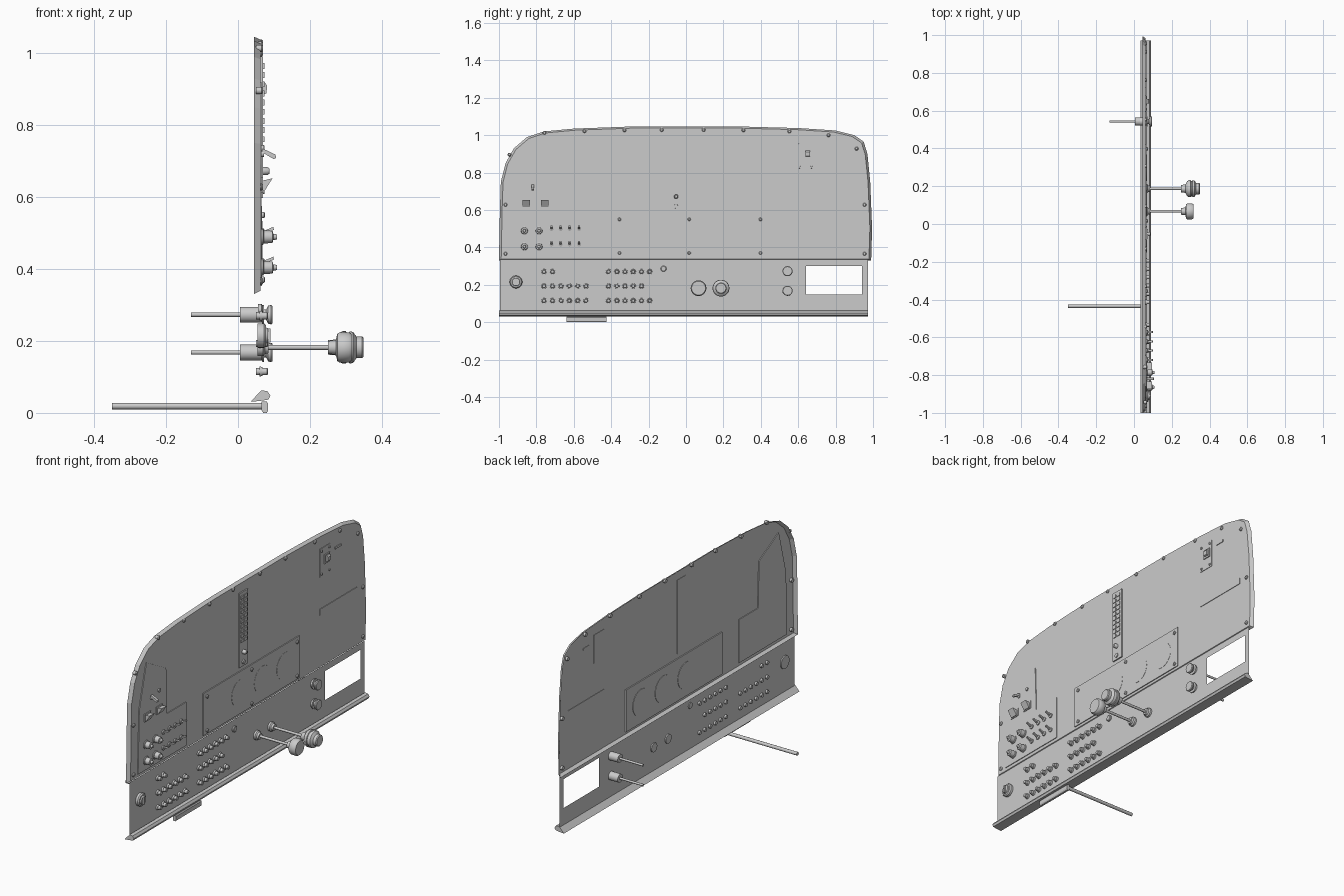
import bpy, bmesh, math
from mathutils import Vector

if "Cube" in bpy.data.objects:
    bpy.data.objects.remove(bpy.data.objects["Cube"])

grey = bpy.data.materials.new("panel_grey")
grey.diffuse_color = (0.6, 0.6, 0.6, 1)
grey.use_nodes = True
grey.node_tree.nodes["Principled BSDF"].inputs["Base Color"].default_value = grey.diffuse_color


def make(name, bm, spots=((0, 0),), smooth=False):
    """Turn a bmesh into objects sharing one mesh, placed at (y, z) spots."""
    bmesh.ops.recalc_face_normals(bm, faces=bm.faces) if smooth else None
    me = bpy.data.meshes.new(name)
    bm.to_mesh(me)
    bm.free()
    me.materials.append(grey)
    if smooth:
        me.shade_smooth()
        me.set_sharp_from_angle(angle=math.radians(35))
    for y, z in spots:
        ob = bpy.data.objects.new(name, me)
        ob.location = (0, y, z)
        bpy.context.collection.objects.link(ob)


def lathe(name, profile, spots, seg=20):
    """Revolve (x, radius) points about the x axis, capped at both ends."""
    bm = bmesh.new()
    rings = [[bm.verts.new((x, r * math.cos(2 * math.pi * i / seg), r * math.sin(2 * math.pi * i / seg)))
              for i in range(seg)] for x, r in profile]
    for a, b in zip(rings, rings[1:]):
        for i in range(seg):
            j = (i + 1) % seg
            bm.faces.new((a[i], a[j], b[j], b[i]))
    bm.faces.new(rings[0])
    bm.faces.new(rings[-1])
    make(name, bm, spots, True)


def extrude_x(name, outline, x0, x1, spots=((0, 0),)):
    """Flat plate: (y, z) outline between two x positions."""
    bm = bmesh.new()
    f = bm.faces.new([bm.verts.new((x0, y, z)) for y, z in outline])
    r = bmesh.ops.extrude_face_region(bm, geom=[f])
    bmesh.ops.translate(bm, vec=(x1 - x0, 0, 0), verts=[v for v in r["geom"] if isinstance(v, bmesh.types.BMVert)])
    bmesh.ops.recalc_face_normals(bm, faces=bm.faces)
    make(name, bm, spots)


def extrude_y(name, outline, y0, y1, spots=((0, 0),)):
    """Bar: (x, z) outline between two y positions."""
    bm = bmesh.new()
    f = bm.faces.new([bm.verts.new((x, y0, z)) for x, z in outline])
    r = bmesh.ops.extrude_face_region(bm, geom=[f])
    bmesh.ops.translate(bm, vec=(0, y1 - y0, 0), verts=[v for v in r["geom"] if isinstance(v, bmesh.types.BMVert)])
    bmesh.ops.recalc_face_normals(bm, faces=bm.faces)
    make(name, bm, spots)


def rect(y0, y1, z0, z1):
    return [(y0, z0), (y1, z0), (y1, z1), (y0, z1)]


FACE = 0.062

# Upper panel: thin face with a rim turned backwards
rim = [(-1, .33), (-.995, .6), (-.99, .75), (-.965, .85), (-.92, .93), (-.85, .99), (-.76, 1.02), (-.6, 1.035),
       (-.3, 1.046), (.3, 1.046), (.6, 1.038), (.8, 1.025), (.9, 1.0), (.95, .965), (.97, .9), (.985, .75),
       (.995, .5), (.99, .33)]
bm = bmesh.new()
back = [bm.verts.new((.044, y, z)) for y, z in rim]
front = [bm.verts.new((FACE, y * .988, .69 + (z - .69) * .975)) for y, z in rim]
bm.faces.new(front[::-1])
for i in range(len(rim)):
    j = (i + 1) % len(rim)
    bm.faces.new((back[i], back[j], front[j], front[i]))
make("upper_panel", bm)

# Lower panel: sheet with a rectangular opening
bm = bmesh.new()
ys, zs = [-.995, .642, .94, .972], [.05, .147, .3, .335]
grid = [[bm.verts.new((.06, y, z)) for z in zs] for y in ys]
for i in range(3):
    for j in range(3):
        if (i, j) != (1, 1):
            bm.faces.new((grid[i][j], grid[i + 1][j], grid[i + 1][j + 1], grid[i][j + 1]))
make("lower_panel", bm)

# Bottom lip
extrude_y("bottom_lip", [(.035, .031), (.06, .033), (.085, .037), (.09, .048), (.082, .06), (.065, .063)], -1, .972)

# Brake handle and its rod
extrude_y("handle_grip", [(.066, .006), (.07, 0), (.08, 0), (.084, .006), (.084, .026), (.08, .031), (.066, .031)],
          -.64, -.425)
lathe("handle_rod", [(-.35, .009), (.075, .009)], [(-.435, .019)], 12)

# Rim screws
screws = [(-.757, 1.013), (-.543, 1.022), (-.329, 1.027), (-.13, 1.028), (.094, 1.028), (.307, 1.027), (.553, 1.02),
          (.762, 1.0), (.912, .928), (-.944, .896), (-.965, .628), (-.965, .366), (.955, .628), (.955, .366)]
lathe("rim_screw", [(.05, .01), (.066, .01), (.07, .006)], screws, 12)

# Gauge plate with three round gauges and screws
extrude_x("gauge_plate", rect(-.385, .42, .352, .575), .056, .067)
lathe("gauge_face", [(.054, .07), (.068, .07)], [(y, .463) for y in (-.08, .11, .297)], 32)
lathe("gauge_screw", [(.066, .009), (.072, .009), (.075, .005)],
      [(y, z) for y in (-.356, .017, .398) for z in (.37, .55)], 12)

# Switch plate on the pilot side
extrude_x("switch_plate", [(-.93, .355), (-.527, .355), (-.527, .585), (-.687, .585), (-.695, .83), (-.86, .92),
                           (-.92, .69)], .058, .066)
lathe("rotary_knob", [(.062, .022), (.07, .022), (.072, .018), (.096, .017), (.098, .009), (.108, .007)],
      [(y, z) for y in (-.864, -.786) for z in (.489, .404)])

# Toggle switches
toggles = [(y, z) for y in (-.72, -.67, -.623, -.572) for z in (.5, .417)]
lathe("toggle_collar", [(.06, .012), (.072, .012), (.074, .008)], toggles, 12)
extrude_y("toggle_lever", [(.07, -.004), (.1, .009), (.098, .017), (.07, .005)], -.005, .005, toggles)

# Rocker switches and small levers above
rockers = [(-.853, .634), (-.754, .634)]
extrude_x("rocker_frame", rect(-.027, .027, -.021, .021), .062, .07, rockers)
extrude_y("rocker_paddle", [(.07, -.017), (.074, -.017), (.096, .018), (.07, .012)], -.02, .02, rockers)
lathe("lever_collar", [(.06, .009), (.072, .009)], [(-.82, .72), (-.757, .735)], 12)
extrude_y("lever", [(.066, .002), (.1, -.018), (.106, -.014), (.104, -.005), (.068, .012)], -.007, .007, [(-.82, .723)])

# Warning light strip
extrude_x("light_strip", rect(-.085, -.015, .597, .99), .06, .069)
extrude_x("strip_light", rect(-.011, .011, -.008, .008), .068, .073,
          [(y, .735 + .0255 * i) for y in (-.067, -.037) for i in range(10)])
lathe("strip_knob", [(.066, .012), (.082, .011), (.088, .007)], [(-.053, .672)], 14)
lathe("strip_button", [(.066, .012), (.074, .011)], [(-.053, .619)], 14)

# Guarded switch, slot and placard on the far side
extrude_x("guard_plate", rect(.595, .684, .815, .965), .06, .065)
lathe("guard_screw", [(.062, .007), (.07, .006)], [(y, z) for y in (.607, .671) for z in (.829, .95)], 10)
extrude_x("guard_frame", rect(-.022, .022, -.024, .024), .062, .07, [(.65, .9)])
extrude_y("guard_lever", [(.068, -.016), (.079, -.012), (.081, .01), (.075, .018), (.068, .018)], -.012, .012,
          [(.65, .9)])
extrude_x("label_slot", rect(.72, .773, .917, .928), .06, .066)
extrude_x("placard", rect(.594, .904, .615, .647), .06, .065)

# Circuit breaker buttons
spots = [(-.759 + .045 * i, .27) for i in range(2)] + [(-.759 + .045 * i, z) for i in range(6) for z in (.193, .115)]
spots += [(-.414 + .044 * i, z) for i in range(6) for z in (.27, .193, .115) if (i, z) != (5, .193)]
lathe("breaker_button", [(.05, .01), (.06, .01), (.06, .014), (.068, .013), (.068, .01), (.081, .01), (.083, .008)],
      spots, 14)
lathe("small_indicator", [(.056, .016), (.066, .016), (.069, .012)], [(-.12, .286)], 16)

# Ignition knob
lathe("ignition_knob", [(.054, .034), (.072, .034), (.078, .029), (.078, .022), (.084, .02)], [(-.909, .215)], 28)
extrude_x("ignition_key", rect(-.004, .004, -.02, .02), .08, .09, [(-.909, .215)])

# Push-pull engine controls
both = [(.067, .182), (.187, .182)]
lathe("control_collar", [(.054, .024), (.07, .024), (.075, .018), (.085, .016)], both)
lathe("control_shaft", [(.06, .007), (.255, .007)], both, 12)
lathe("throttle_knob", [(.25, .018), (.272, .02), (.276, .038), (.282, .042), (.308, .042), (.316, .037)],
      both[:1], 28)
lathe("mixture_knob", [(.25, .02), (.272, .022), (.282, .04), (.29, .045), (.3, .045), (.302, .041), (.308, .041),
                       (.31, .045), (.32, .043), (.329, .03), (.345, .03), (.349, .026)], both[1:], 28)

# Cabin air controls with rods running behind the panel
air = [(.543, .273), (.543, .168)]
lathe("air_rod", [(-.13, .006), (.01, .006)], air, 12)
lathe("air_housing", [(.005, .022), (.066, .022), (.068, .027), (.072, .027)], air)
lathe("air_knob", [(.07, .014), (.078, .014), (.084, .025), (.092, .027), (.096, .024)], air)
